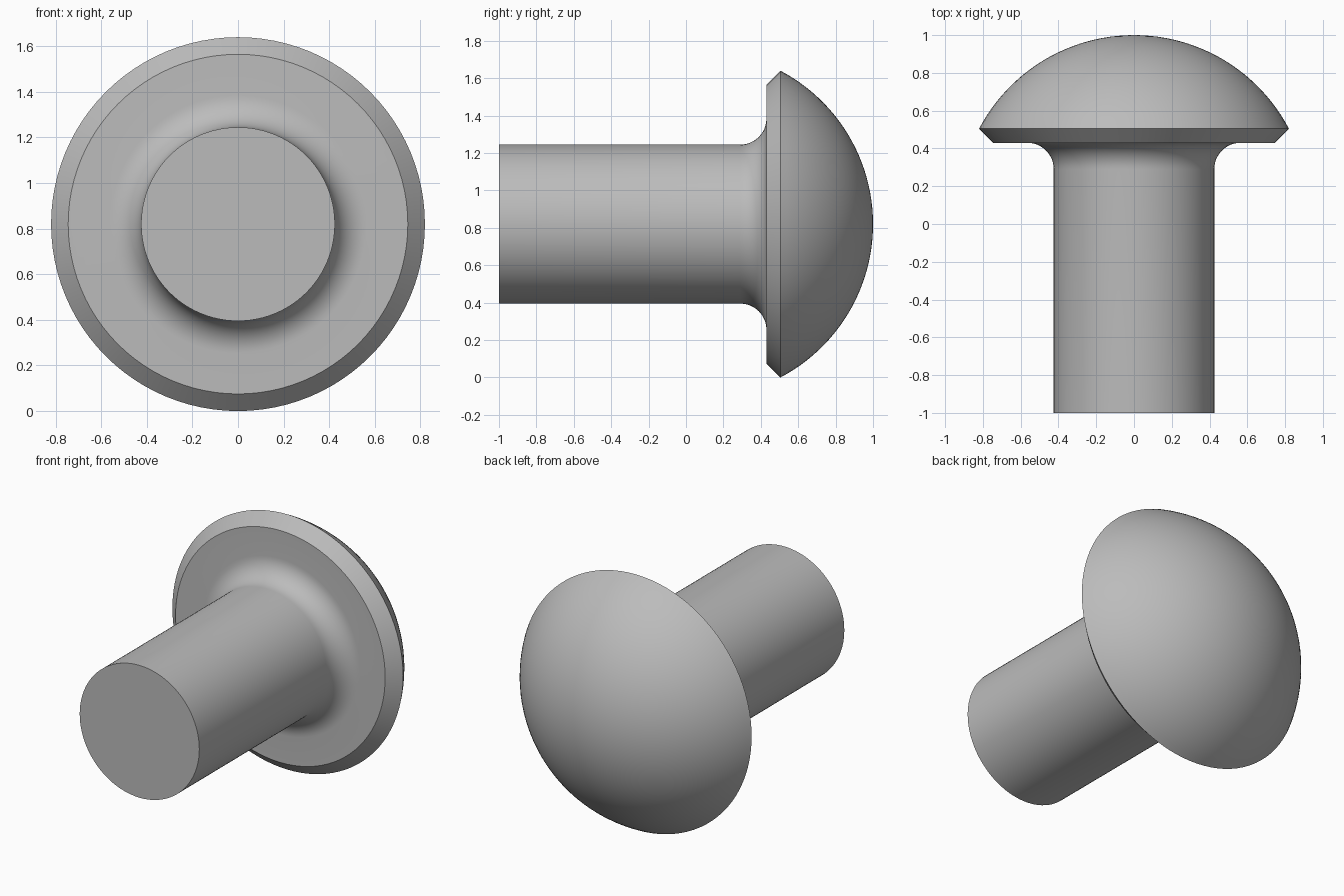
import bpy, bmesh
from math import sin, cos, pi, asin, radians
from mathutils import Matrix, Vector

cube = bpy.data.objects.get("Cube")
if cube:
    bpy.data.objects.remove(cube, do_unlink=True)

HEAD_R, SHAFT_R, FILLET = 0.82, 0.425, 0.14
RIM_Y, UNDER_Y, TIP_Y, END_Y = 0.505, 0.43, 1.0, -1.0

steel = bpy.data.materials.new("grey steel")
steel.use_nodes = True
colour = (0.5, 0.5, 0.5, 1)
steel.diffuse_color = colour
steel.node_tree.nodes["Principled BSDF"].inputs["Base Color"].default_value = colour

# Half profile as (radius, y): shaft end, shaft, fillet, chamfered rim, dome
profile = [(0, END_Y), (SHAFT_R, END_Y)]
for i in range(13):
    a = pi / 2 * i / 12
    profile.append((SHAFT_R + FILLET * (1 - cos(a)), UNDER_Y - FILLET * (1 - sin(a))))
profile += [(HEAD_R - (RIM_Y - UNDER_Y), UNDER_Y)]
rise = TIP_Y - RIM_Y
dome_r = (HEAD_R ** 2 + rise ** 2) / (2 * rise)
half_angle = asin(HEAD_R / dome_r)
for i in range(25):
    a = half_angle * (1 - i / 24)
    profile.append((dome_r * sin(a), TIP_Y - dome_r * (1 - cos(a))))

# Turn the profile around the y axis
bm = bmesh.new()
verts = [bm.verts.new((r, y, 0)) for r, y in profile]
edges = [bm.edges.new(pair) for pair in zip(verts, verts[1:])]
bmesh.ops.spin(bm, geom=verts + edges, cent=(0, 0, 0), axis=(0, 1, 0),
               angle=2 * pi, steps=96, use_merge=True)
bmesh.ops.remove_doubles(bm, verts=bm.verts, dist=1e-4)
bmesh.ops.recalc_face_normals(bm, faces=bm.faces)
bmesh.ops.transform(bm, matrix=Matrix.Translation(Vector((0, 0, HEAD_R))), verts=bm.verts)

mesh = bpy.data.meshes.new("round_head_rivet")
bm.to_mesh(mesh)
bm.free()
mesh.materials.append(steel)
rivet = bpy.data.objects.new("round_head_rivet", mesh)
bpy.context.collection.objects.link(rivet)

# Smooth curves with crisp rim and shaft end
bpy.ops.object.select_all(action='DESELECT')
rivet.select_set(True)
bpy.context.view_layer.objects.active = rivet
bpy.ops.object.shade_smooth_by_angle(angle=radians(30))
